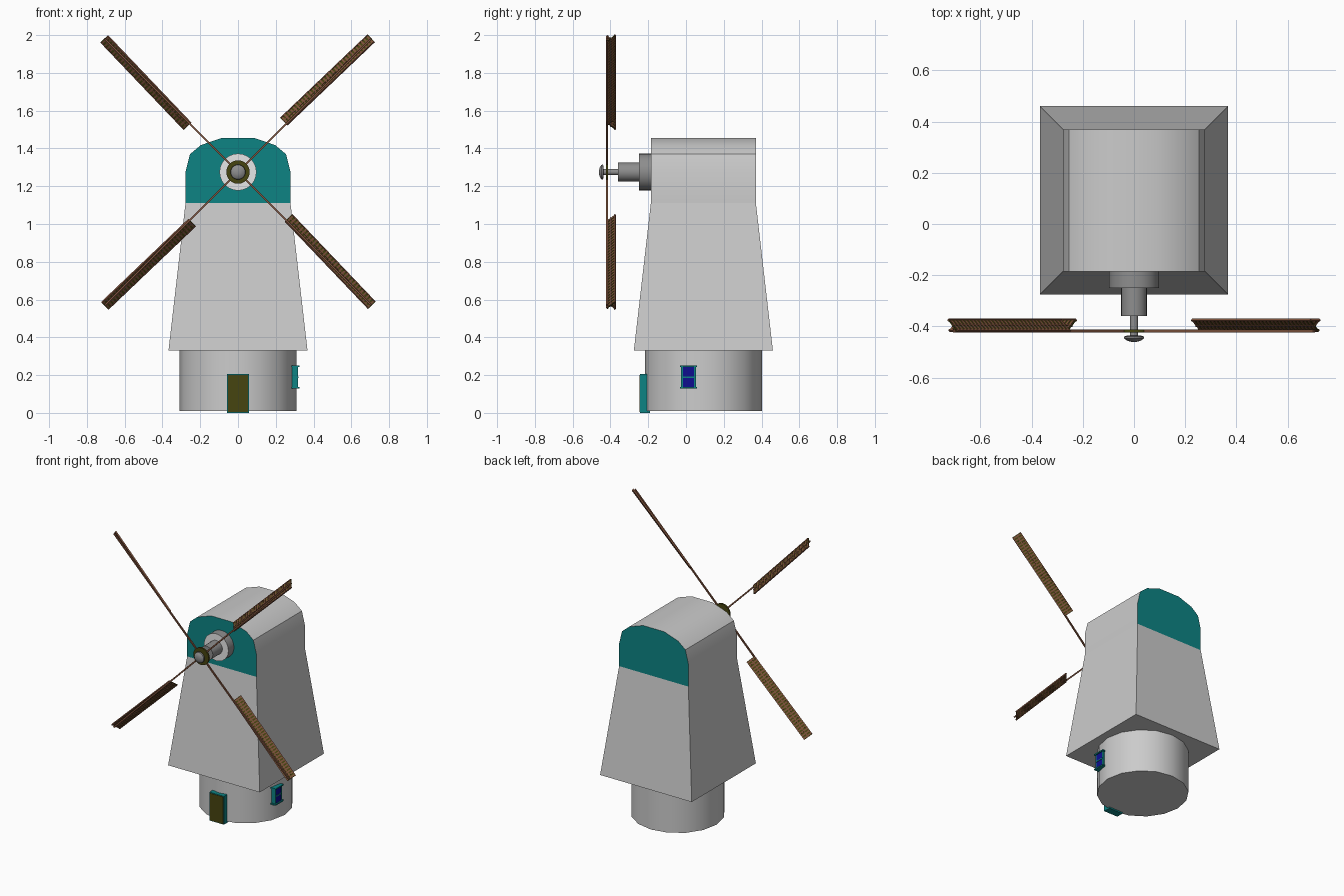
import bpy, bmesh, math
from mathutils import Matrix, Vector

cube = bpy.data.objects.get("Cube")
if cube:
    bpy.data.objects.remove(cube)


def material(name, rgb):
    m = bpy.data.materials.new(name)
    m.diffuse_color = (*rgb, 1)
    m.use_nodes = True
    m.node_tree.nodes["Principled BSDF"].inputs["Base Color"].default_value = (*rgb, 1)
    return m


PLASTER = material("plaster_grey", (0.60, 0.60, 0.60))
WHITE = material("collar_white", (0.80, 0.80, 0.80))
STEEL = material("axle_grey", (0.27, 0.27, 0.27))
TEAL = material("teal", (0.004, 0.23, 0.23))
OLIVE = material("dark_olive", (0.062, 0.058, 0.005))
BROWN = material("wood_brown", (0.21, 0.085, 0.045))
BLUE = material("glass_blue", (0.004, 0.004, 0.28))

CY = 0.092      # centre of the tower in y
HUB_Z = 1.275   # height of the axle


def finish(name, bm, mats, smooth=False):
    bmesh.ops.recalc_face_normals(bm, faces=bm.faces)
    me = bpy.data.meshes.new(name)
    bm.to_mesh(me)
    bm.free()
    for m in mats:
        me.materials.append(m)
    ob = bpy.data.objects.new(name, me)
    bpy.context.collection.objects.link(ob)
    if smooth:
        bpy.ops.object.select_all(action="DESELECT")
        ob.select_set(True)
        bpy.context.view_layer.objects.active = ob
        bpy.ops.object.shade_smooth_by_angle(angle=math.radians(35))
    return ob


def add_box(bm, lo, hi, index=0, matrix=Matrix()):
    lo, hi = Vector(lo), Vector(hi)
    size = Matrix.Diagonal((*(hi - lo), 1))
    geo = bmesh.ops.create_cube(bm, size=1, matrix=matrix @ Matrix.Translation((lo + hi) / 2) @ size)
    for f in {f for v in geo["verts"] for f in v.link_faces}:
        f.material_index = index


def loft(bm, rings, index=0):
    """Skin a list of equal point rings and cap both ends."""
    rows = [[bm.verts.new(p) for p in ring] for ring in rings]
    n = len(rows[0])
    for a, b in zip(rows, rows[1:]):
        for i in range(n):
            bm.faces.new((a[i], a[(i + 1) % n], b[(i + 1) % n], b[i])).material_index = index
    return [bm.faces.new(rows[0]), bm.faces.new(rows[-1])]


def turned(name, profile, mats, sides=24):
    """Solid turned round the axle; profile holds (y, radius) from back to front."""
    bm = bmesh.new()
    rings = [[(r * math.cos(2 * math.pi * i / sides), y, HUB_Z + r * math.sin(2 * math.pi * i / sides))
              for i in range(sides)] for y, r in profile]
    caps = loft(bm, rings)
    caps[1].material_index = len(mats) - 1
    return finish(name, bm, mats, True)


# Round base
bm = bmesh.new()
loft(bm, [[(0.31 * math.cos(i * math.pi / 8), CY + 0.31 * math.sin(i * math.pi / 8), z)
           for i in range(16)] for z in (0.01, 0.33)])
finish("round_base", bm, [PLASTER], True)

# Tapered square tower
bm = bmesh.new()
loft(bm, [[(sx * h, CY + sy * h, z) for sx, sy in ((-1, -1), (1, -1), (1, 1), (-1, 1))]
          for h, z in ((0.368, 0.33), (0.278, 1.11))])
finish("tower", bm, [PLASTER])

# Rounded cap with teal gables
half = [(0.278, 1.11), (0.278, 1.275), (0.254, 1.37), (0.196, 1.418), (0.085, 1.456)]
outline = half + [(-x, z) for x, z in reversed(half)]
bm = bmesh.new()
for gable in loft(bm, [[(x, y, z) for x, z in outline] for y in (CY - 0.278, CY + 0.278)]):
    gable.material_index = 1
finish("roof_cap", bm, [PLASTER, TEAL], True)

# Axle parts
turned("axle_collar", [(-0.18, 0.098), (-0.25, 0.098)], [STEEL, WHITE])
turned("axle_housing", [(-0.24, 0.05), (-0.36, 0.05)], [STEEL])
turned("axle", [(-0.35, 0.016), (-0.442, 0.016)], [STEEL])
turned("hub_disc", [(-0.412, 0.062), (-0.424, 0.062)], [OLIVE])
turned("axle_knob", [(-0.436, 0.028), (-0.440, 0.04), (-0.448, 0.038), (-0.456, 0.026), (-0.460, 0.012)], [STEEL])

# Four sails: thin spar and a pitched slatted panel
for k, name in enumerate(("upper_left", "upper_right", "lower_right", "lower_left")):
    a = math.radians(45 + 90 * k)
    c, s = math.cos(a), math.sin(a)
    spin = Matrix(((c, -s, 0, 0), (0, 0, -1, -0.418), (s, c, 0, HUB_Z), (0, 0, 0, 1)))
    bm = bmesh.new()
    add_box(bm, (0, -0.005, -0.005), (0.995, 0.005, 0.005), matrix=spin)
    finish(name + "_spar", bm, [BROWN])

    pitch = (spin @ Matrix.Translation((0.68, 0.010, -0.022)) @ Matrix.Rotation(-0.024, 4, "Z")
             @ Matrix.Rotation(math.radians(-42), 4, "X"))
    bm = bmesh.new()
    add_box(bm, (-0.32, -0.033, -0.002), (0.32, 0.033, 0.002), 1, pitch)
    for y in (-0.031, 0, 0.031):
        add_box(bm, (-0.32, y - 0.003, -0.005), (0.32, y + 0.003, 0.005), 0, pitch)
    count = 32
    for i in range(count):
        x = -0.32 + 0.64 * (i + 0.5) / count
        add_box(bm, (x - 0.005, -0.034, -0.004), (x + 0.005, 0.034, 0.004), 0, pitch)
    finish(name + "_sail", bm, [BROWN, OLIVE])

# Door: teal surround with an olive leaf
bm = bmesh.new()
add_box(bm, (-0.058, -0.244, 0.0), (0.058, -0.19, 0.206))
finish("door_frame", bm, [TEAL])
bm = bmesh.new()
add_box(bm, (-0.053, -0.247, 0.005), (0.053, -0.243, 0.201))
finish("door_leaf", bm, [OLIVE])

# Window on the +x side
WY = 0.013
bm = bmesh.new()
add_box(bm, (0.28, WY - 0.032, 0.135), (0.316, WY + 0.032, 0.242))
finish("window_glass", bm, [BLUE])
bm = bmesh.new()
for z in (0.128, 0.242):
    add_box(bm, (0.28, WY - 0.046, z), (0.325, WY + 0.046, z + 0.009))
for y in (-0.034, 0.034):
    add_box(bm, (0.28, WY + y - 0.005, 0.13), (0.318, WY + y + 0.005, 0.245))
add_box(bm, (0.30, WY - 0.034, 0.185), (0.320, WY + 0.034, 0.193))
finish("window_frame", bm, [TEAL])
